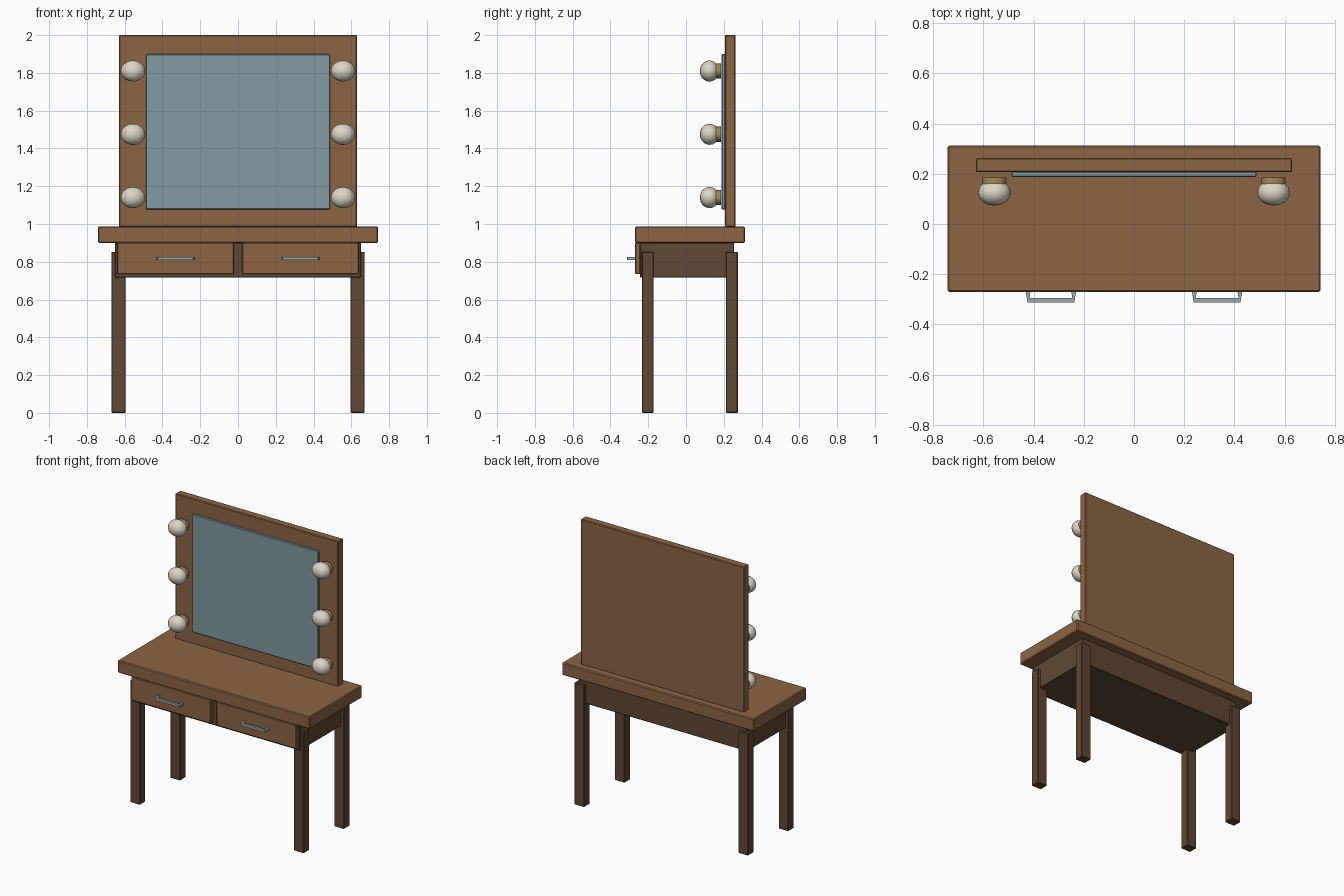
import bpy, bmesh, math
from mathutils import Matrix

if "Cube" in bpy.data.objects:
    bpy.data.objects.remove(bpy.data.objects["Cube"])


def material(name, rgb):
    m = bpy.data.materials.new(name)
    m.diffuse_color = (*rgb, 1)
    m.use_nodes = True
    m.node_tree.nodes["Principled BSDF"].inputs["Base Color"].default_value = m.diffuse_color
    return m


WOOD = material("wood", (0.27, 0.13, 0.055))
DARK = material("dark_wood", (0.12, 0.065, 0.033))
GLASS = material("mirror_glass", (0.22, 0.33, 0.36))
METAL = material("metal", (0.33, 0.39, 0.42))
BRASS = material("brass", (0.36, 0.25, 0.08))
BULB = material("bulb", (0.72, 0.67, 0.56))


def finish(name, bm, mat, smooth=None):
    bmesh.ops.recalc_face_normals(bm, faces=bm.faces)
    me = bpy.data.meshes.new(name)
    bm.to_mesh(me)
    bm.free()
    me.materials.append(mat)
    ob = bpy.data.objects.new(name, me)
    bpy.context.collection.objects.link(ob)
    if smooth:
        bpy.context.view_layer.objects.active = ob
        ob.select_set(True)
        bpy.ops.object.shade_smooth_by_angle(angle=math.radians(smooth))
        ob.select_set(False)
    return ob


def box(name, x, y, z, mat, bevel=0.004):
    """Box from (min, max) ranges with slightly eased edges."""
    bm = bmesh.new()
    size = [b - a for a, b in (x, y, z)]
    mid = [(a + b) / 2 for a, b in (x, y, z)]
    bmesh.ops.create_cube(bm, size=1, matrix=Matrix.Translation(mid) @ Matrix.Diagonal((*size, 1)))
    ob = finish(name, bm, mat)
    mod = ob.modifiers.new("eased_edges", "BEVEL")
    mod.width, mod.segments = bevel, 1
    return ob


def handle(name, cx):
    """U-shaped pull: plan profile extruded vertically."""
    outer = [(-0.101, -0.266), (-0.093, -0.312), (0.093, -0.312), (0.101, -0.266)]
    inner = [(0.081, -0.266), (0.085, -0.295), (-0.085, -0.295), (-0.081, -0.266)]
    bm = bmesh.new()
    face = bm.faces.new([bm.verts.new((cx + x, y, 0.809)) for x, y in outer + inner])
    ext = bmesh.ops.extrude_face_region(bm, geom=[face], use_keep_orig=True)
    verts = [v for v in ext["geom"] if isinstance(v, bmesh.types.BMVert)]
    bmesh.ops.translate(bm, verts=verts, vec=(0, 0, 0.016))
    return finish(name, bm, METAL)


# Table body
box("tabletop", (-0.742, 0.742), (-0.27, 0.312), (0.9, 0.987), WOOD, 0.006)
box("apron", (-0.65, 0.65), (-0.243, 0.255), (0.716, 0.902), DARK)

# Mirror panel
box("mirror_frame", (-0.63, 0.63), (0.207, 0.262), (0.985, 2.0), WOOD)
box("mirror", (-0.488, 0.488), (0.188, 0.209), (1.077, 1.9), GLASS)

for side, s in (("left", -1), ("right", 1)):
    # Legs, drawers and pulls
    lx = sorted((s * 0.595, s * 0.671))
    box(f"front_leg_{side}", lx, (-0.233, -0.171), (0, 0.853), DARK)
    box(f"back_leg_{side}", lx, (0.211, 0.275), (0, 0.853), DARK)
    box(f"drawer_{side}", sorted((s * 0.022, s * 0.638)), (-0.27, -0.241), (0.735, 0.901), WOOD)
    handle(f"handle_{side}", s * 0.331)

    # Bulbs in brass sockets
    for i, z in enumerate((1.14, 1.475, 1.81)):
        bm = bmesh.new()
        bmesh.ops.create_cone(
            bm, cap_ends=True, segments=16, radius1=0.5, radius2=0.5, depth=1,
            matrix=Matrix.Translation((s * 0.556, 0.162, z)) @ Matrix.Diagonal((0.096, 0.048, 0.08, 1))
            @ Matrix.Rotation(math.pi / 2, 4, "X"))
        finish(f"socket_{side}_{i + 1}", bm, BRASS, 30)
        bm = bmesh.new()
        bmesh.ops.create_uvsphere(
            bm, u_segments=16, v_segments=10, radius=1,
            matrix=Matrix.Translation((s * 0.556, 0.125, z)) @ Matrix.Diagonal((0.065, 0.052, 0.056, 1)))
        finish(f"bulb_{side}_{i + 1}", bm, BULB, 30)
